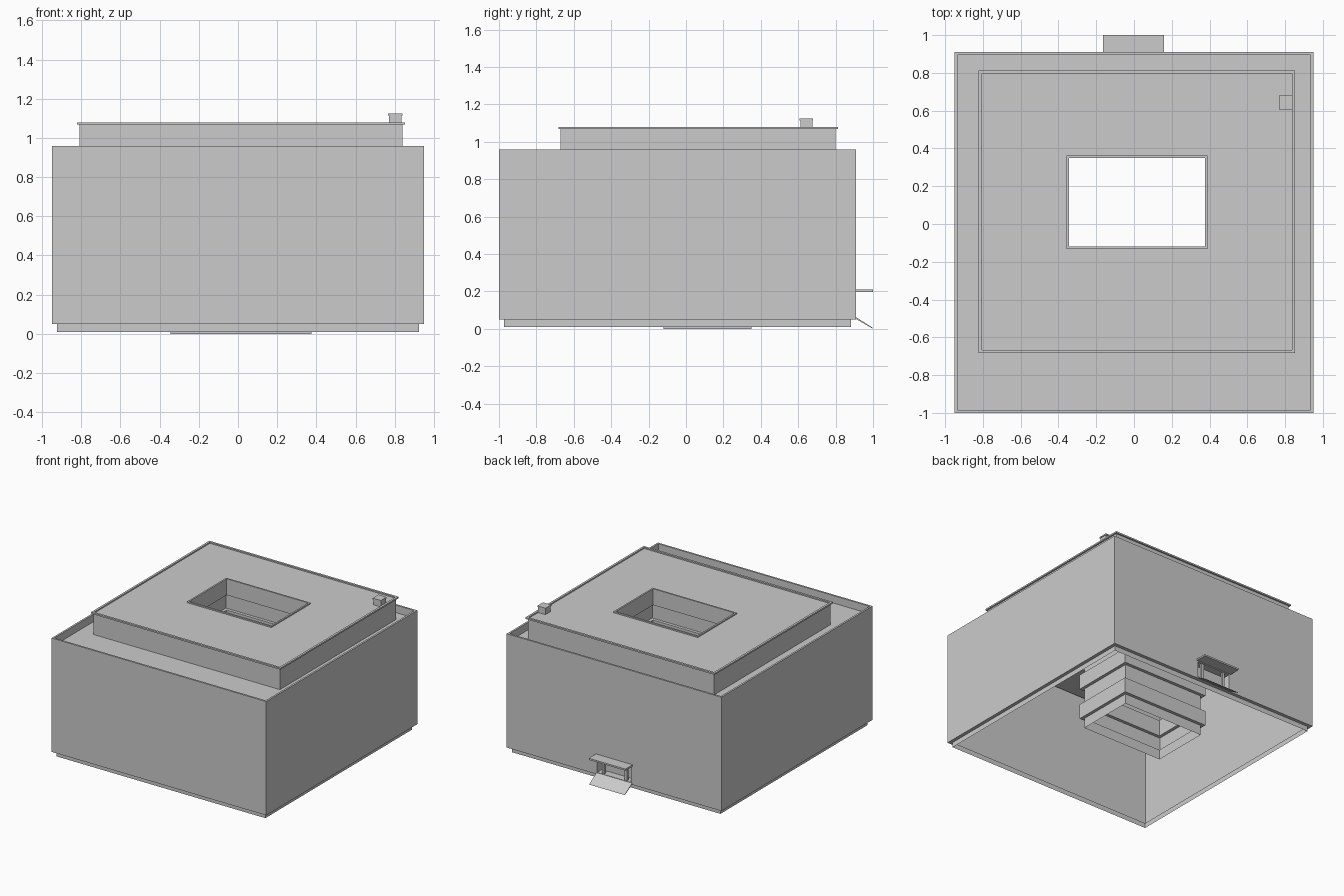
import bpy, bmesh

if "Cube" in bpy.data.objects:
    bpy.data.objects.remove(bpy.data.objects["Cube"])


def make(name, bm):
    me = bpy.data.meshes.new(name)
    bm.to_mesh(me)
    bm.free()
    ob = bpy.data.objects.new(name, me)
    bpy.context.collection.objects.link(ob)
    return ob


def loft(name, rings, axis='z', skip=(), cap=False):
    """Skin rectangles (a0, a1, b0, b1, level); skip leaves out a side index."""
    bm = bmesh.new()
    prev = None
    for a0, a1, b0, b1, h in rings:
        if axis == 'z':
            pts = [(a0, b0, h), (a1, b0, h), (a1, b1, h), (a0, b1, h)]
        else:
            pts = [(a0, h, b0), (a0, h, b1), (a1, h, b1), (a1, h, b0)]
        ring = [bm.verts.new(p) for p in pts]
        if prev:
            for i in range(4):
                if i not in skip:
                    j = (i + 1) % 4
                    bm.faces.new((prev[i], prev[j], ring[j], ring[i]))
        prev = ring
    if cap:
        bm.faces.new(prev)
    return make(name, bm)


def grow(r, d):
    return (r[0] - d, r[1] + d, r[2] - d, r[3] + d)


def box(name, x0, x1, y0, y1, z0, z1):
    bm = bmesh.new()
    bmesh.ops.create_cube(bm, size=1)
    for v in bm.verts:
        v.co = ((x0 + x1) / 2 + v.co.x * (x1 - x0),
                (y0 + y1) / 2 + v.co.y * (y1 - y0),
                (z0 + z1) / 2 + v.co.z * (z1 - z0))
    return make(name, bm)


BODY = (-0.95, 0.95, -1.0, 0.91)
PLINTH = grow(BODY, -0.027)
UPPER = (-0.81, 0.84, -0.67, 0.80)
COURT = (-0.345, 0.375, -0.12, 0.35)

# Recessed plinth, open below, with the soffit up to the walls
loft("plinth", [PLINTH + (0.01,), PLINTH + (0.05,), BODY + (0.05,)])

# Outer walls; the back side is built separately around the entrance
loft("outer_walls", [BODY + (0.05,), BODY + (0.96,)], skip=(2,))
loft("back_wall_with_entrance", [
    (-0.95, 0.95, 0.05, 0.96, 0.91),
    (-0.15, 0.15, 0.065, 0.19, 0.91),
    (-0.15, 0.15, 0.065, 0.19, 0.85)], axis='y', cap=True)

# Parapet and terrace around the upper storey
loft("parapet_and_terrace", [
    BODY + (0.96,), grow(BODY, -0.015) + (0.96,),
    grow(BODY, -0.015) + (0.90,), UPPER + (0.90,)])

# Upper storey with overhanging coping and roof up to the courtyard rim
loft("upper_storey", [
    UPPER + (0.90,), UPPER + (1.068,), grow(UPPER, 0.013) + (1.068,),
    grow(UPPER, 0.013) + (1.08,), grow(UPPER, -0.004) + (1.08,),
    grow(UPPER, -0.004) + (1.07,), grow(COURT, 0.013) + (1.07,),
    grow(COURT, 0.013) + (1.08,), COURT + (1.08,)])

# Courtyard shaft with recessed window bands on each storey
rings = [COURT + (1.08,)]
for floor in (3, 2, 1, 0):
    top = 0.2 + floor * 0.25
    rings += [COURT + (top,), grow(COURT, 0.025) + (top,),
              grow(COURT, 0.025) + (top - 0.12,), COURT + (top - 0.12,)]
rings.append(COURT + (0.0,))
loft("courtyard_walls", rings)

# Roof vent with cap
box("roof_vent", 0.772, 0.835, 0.612, 0.675, 1.06, 1.117)
box("roof_vent_cap", 0.767, 0.84, 0.607, 0.68, 1.115, 1.125)

# Entrance canopy, posts and sloping ramp
box("entrance_canopy", -0.165, 0.16, 0.90, 1.0, 0.197, 0.21)
for i, x in enumerate((-0.10, 0.10)):
    box(f"entrance_post_{i + 1}", x - 0.01, x + 0.01, 0.885, 0.905, 0.065, 0.19)
bm = bmesh.new()
profile = [(0.91, 0.062), (0.995, 0.008), (1.0, 0.0), (0.91, 0.052)]
f = bm.faces.new([bm.verts.new((-0.16, y, z)) for y, z in profile])
ext = bmesh.ops.extrude_face_region(bm, geom=[f])
for g in ext["geom"]:
    if isinstance(g, bmesh.types.BMVert):
        g.co.x = 0.155
bmesh.ops.recalc_face_normals(bm, faces=bm.faces[:])
make("entrance_ramp", bm)
